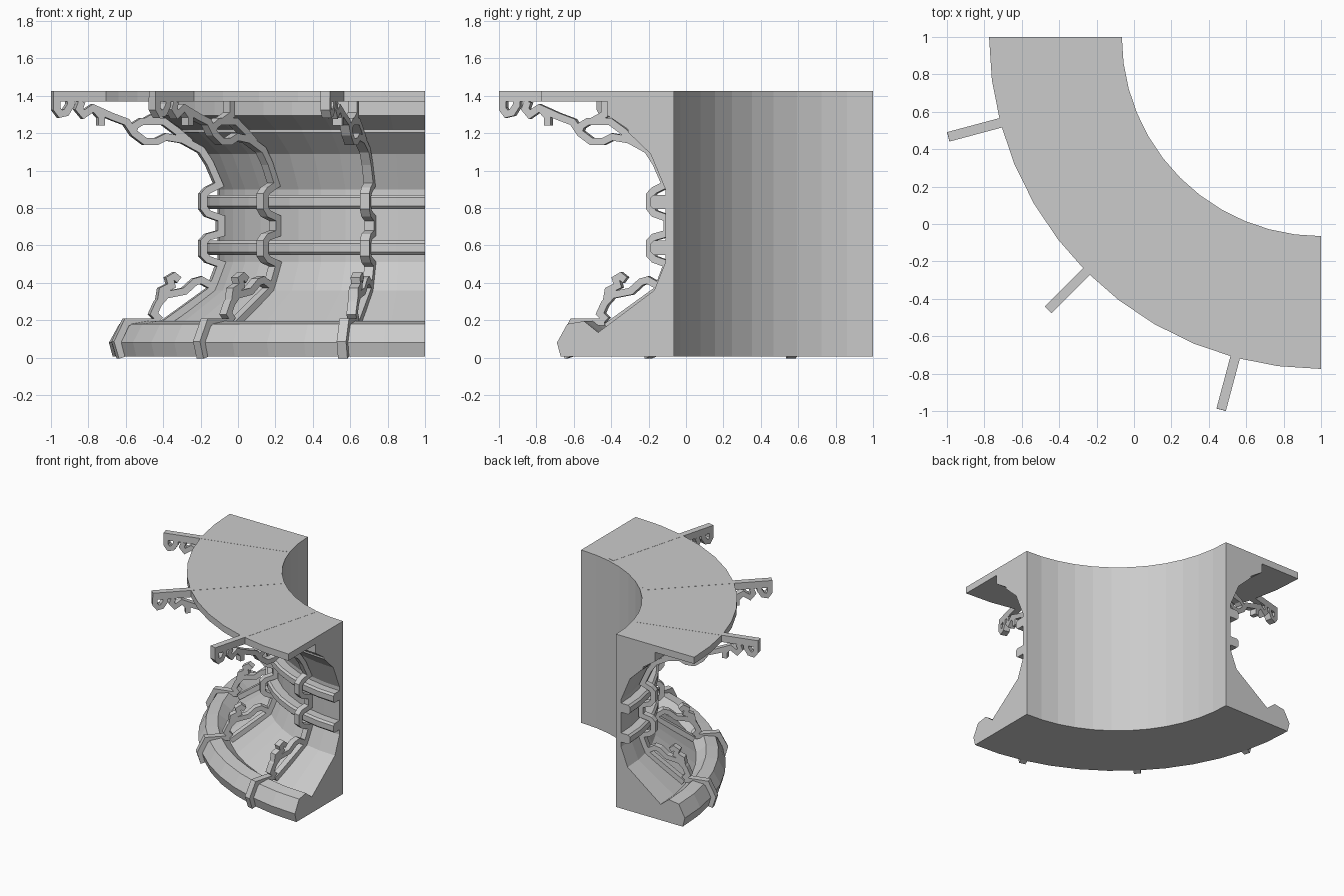
import bpy, bmesh, math
from mathutils import Vector

if "Cube" in bpy.data.objects:
    bpy.data.objects.remove(bpy.data.objects["Cube"])

CX, CY = 1.0, 1.0          # centre of the quarter-circle sweep
K = math.cos(math.radians(15))


def finish(bm, name):
    bmesh.ops.recalc_face_normals(bm, faces=bm.faces)
    me = bpy.data.meshes.new(name)
    bm.to_mesh(me)
    bm.free()
    ob = bpy.data.objects.new(name, me)
    bpy.context.collection.objects.link(ob)
    return ob


def sweep(name, profile, segs=12):
    """Sweep a closed (radius, z) profile through a quarter turn."""
    bm = bmesh.new()
    rings = []
    for i in range(segs + 1):
        a = math.pi + math.pi / 2 * i / segs
        rings.append([bm.verts.new((CX + r * math.cos(a), CY + r * math.sin(a), z))
                      for r, z in profile])
    n = len(profile)
    for a, b in zip(rings, rings[1:]):
        for j in range(n):
            bm.faces.new((a[j], a[(j + 1) % n], b[(j + 1) % n], b[j]))
    bm.faces.new(rings[0])
    bm.faces.new(rings[-1])
    return finish(bm, name)


def ribbon(bm, path, angle, half=0.019, width=0.026):
    """Add a flat mitred band along a (radius, z) path, standing at an angle."""
    pts = [Vector(p) for p in path]
    d = Vector((math.cos(angle), math.sin(angle)))
    t = Vector((-d.y, d.x))
    rings = []
    for i, p in enumerate(pts):
        u = (p - pts[i - 1]).normalized() if i else None
        v = (pts[i + 1] - p).normalized() if i < len(pts) - 1 else None
        u, v = u or v, v or u
        n1, n2 = Vector((-u.y, u.x)), Vector((-v.y, v.x))
        m = (n1 + n2).normalized()
        m = m * (half / max(m.dot(n1), 0.6))
        ring = []
        for s, w in ((1, 1), (1, -1), (-1, -1), (-1, 1)):
            q = p + m * s
            ring.append(bm.verts.new((CX + d.x * q.x + t.x * width * w,
                                      CY + d.y * q.x + t.y * width * w, q.y)))
        rings.append(ring)
    for a, b in zip(rings, rings[1:]):
        for j in range(4):
            bm.faces.new((a[j], a[(j + 1) % 4], b[(j + 1) % 4], b[j]))
    bm.faces.new(rings[0])
    bm.faces.new(rings[-1])


# Curved wall with base moulding and overhanging cornice
sweep("curved_wall", [
    (1.065, 0.005), (1.67, 0.005), (1.69, 0.08), (1.635, 0.18), (1.545, 0.195),
    (1.47, 0.135), (1.17, 0.36), (1.11, 0.51), (1.11, 0.90), (1.19, 1.09),
    (1.31, 1.205), (1.31, 1.22), (1.42, 1.295), (1.42, 1.37), (1.775, 1.37),
    (1.775, 1.425), (1.065, 1.425)])

# Two handrails on the wall
for nm, z in (("lower_rail", 0.55), ("upper_rail", 0.795)):
    sweep(nm, [(1.10, z), (1.175, z), (1.19, z + 0.015), (1.19, z + 0.06),
               (1.175, z + 0.075), (1.10, z + 0.075)])

# Scrolled rib bands, as (front-view x, z)
bands = [
    # cornice arch, rail clasps and wall strip
    [(-0.84, 1.37), (-0.855, 1.33), (-0.83, 1.30), (-0.78, 1.335), (-0.68, 1.29),
     (-0.60, 1.26), (-0.56, 1.20), (-0.50, 1.155), (-0.44, 1.155), (-0.39, 1.18),
     (-0.30, 1.165), (-0.20, 1.11), (-0.155, 1.04), (-0.105, 0.925), (-0.165, 0.895),
     (-0.188, 0.87), (-0.188, 0.80), (-0.165, 0.77), (-0.095, 0.745), (-0.095, 0.665),
     (-0.165, 0.645), (-0.188, 0.62), (-0.188, 0.55), (-0.165, 0.525), (-0.095, 0.50),
     (-0.125, 0.42), (-0.15, 0.36), (-0.42, 0.165)],
    # tip hook and drop
    [(-0.975, 1.39), (-0.975, 1.33), (-0.955, 1.303), (-0.925, 1.31), (-0.90, 1.35),
     (-0.90, 1.39)],
    [(-0.77, 1.33), (-0.735, 1.29), (-0.735, 1.24)],
    # teardrop top
    [(-0.57, 1.20), (-0.555, 1.24), (-0.52, 1.262), (-0.40, 1.262), (-0.33, 1.21),
     (-0.26, 1.15)],
    [(-0.50, 1.262), (-0.43, 1.30), (-0.43, 1.38)],
    # lower scroll and base strap
    [(-0.13, 0.375), (-0.20, 0.415), (-0.235, 0.405), (-0.29, 0.355), (-0.39, 0.335),
     (-0.43, 0.29), (-0.455, 0.235), (-0.42, 0.20)],
    [(-0.42, 0.30), (-0.41, 0.36), (-0.36, 0.385), (-0.37, 0.42), (-0.345, 0.435),
     (-0.32, 0.415)],
    [(-0.43, 0.19), (-0.60, 0.19), (-0.65, 0.085), (-0.625, 0.0)],
]
for nm, deg in (("left_rib", 195), ("middle_rib", 225), ("right_rib", 255)):
    bm = bmesh.new()
    a = math.radians(deg)
    for band in bands:
        ribbon(bm, [((1 - x) / K, z) for x, z in band], a)
    # straight top arm, running back over the cornice
    ribbon(bm, [(1.09, 1.398), (2.063, 1.398)], a, half=0.028)
    finish(bm, nm)
